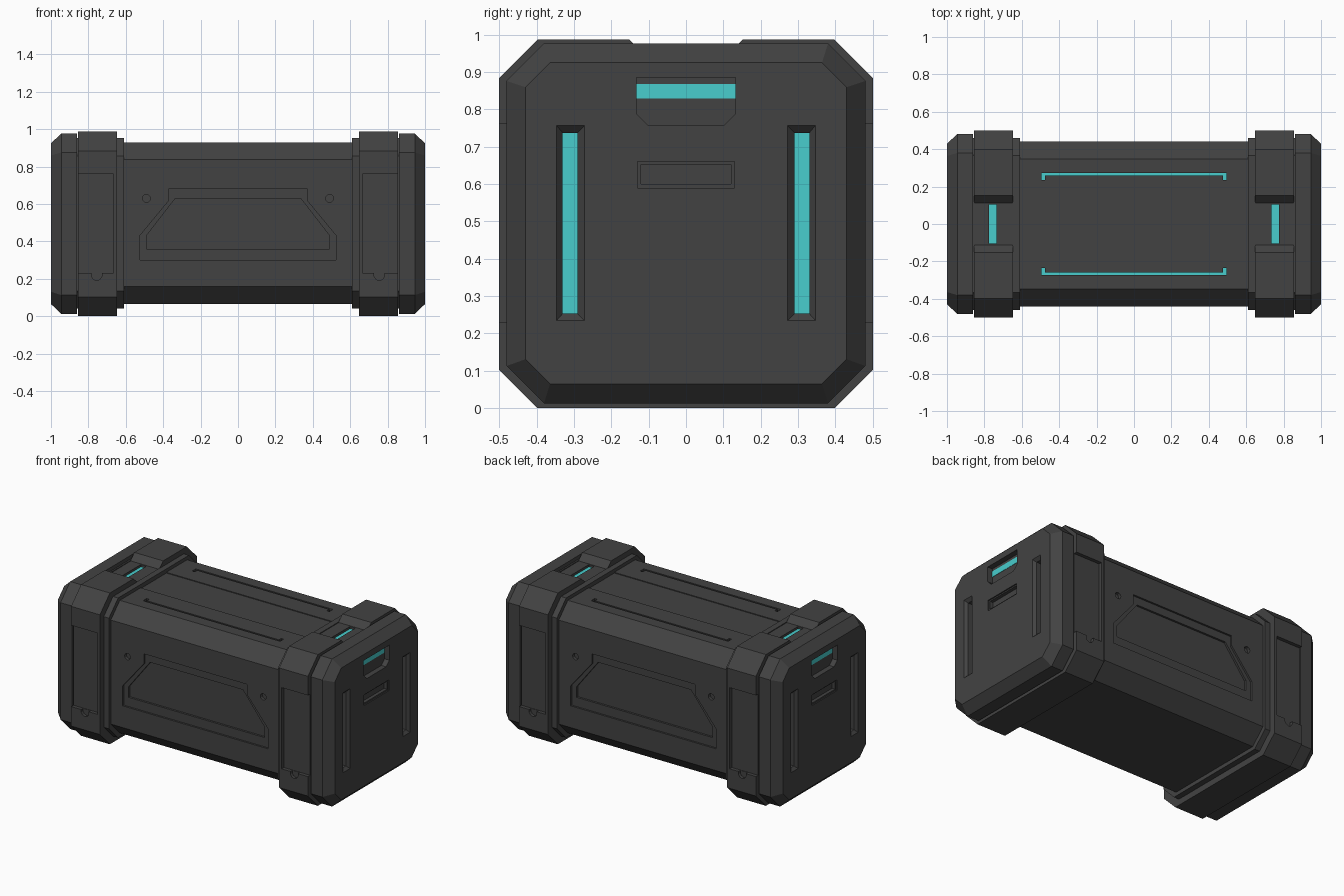
import bpy, bmesh, math

if "Cube" in bpy.data.objects:
    bpy.data.objects.remove(bpy.data.objects["Cube"])


def material(name, rgb):
    m = bpy.data.materials.new(name)
    m.diffuse_color = (*rgb, 1)
    m.use_nodes = True
    m.node_tree.nodes["Principled BSDF"].inputs["Base Color"].default_value = m.diffuse_color
    return m


GREY = material("dark grey", (0.055, 0.055, 0.055))
TEAL = material("teal glow", (0.065, 0.61, 0.61))


def loft(name, axis, loops, mirror="", mat=GREY):
    """Join 2D loops [(points, depth), ...] along an axis, mirrored across x and/or y."""
    bm = bmesh.new()
    for sx in ((1, -1) if "x" in mirror else (1,)):
        for sy in ((1, -1) if "y" in mirror else (1,)):
            rings = []
            for pts, d in loops:
                ring = []
                for u, v in pts:
                    x, y, z = {"x": (d, u, v), "y": (u, d, v), "z": (u, v, d)}[axis]
                    ring.append(bm.verts.new((x * sx, y * sy, z)))
                rings.append(ring)
            n = len(rings[0])
            bm.faces.new(rings[0])
            bm.faces.new(rings[-1])
            for a, b in zip(rings, rings[1:]):
                for i in range(n):
                    j = (i + 1) % n
                    bm.faces.new((a[i], a[j], b[j], b[i]))
    bmesh.ops.recalc_face_normals(bm, faces=bm.faces)
    me = bpy.data.meshes.new(name)
    bm.to_mesh(me)
    bm.free()
    me.materials.append(mat)
    ob = bpy.data.objects.new(name, me)
    bpy.context.collection.objects.link(ob)
    return ob


def cut(ob, axis, loops, mirror=""):
    """Carve a lofted shape out of an object and discard the cutter."""
    cutter = loft("cutter", axis, loops, mirror)
    cutter.hide_render = True
    mod = ob.modifiers.new("cut", "BOOLEAN")
    mod.operation, mod.solver, mod.object = "DIFFERENCE", "EXACT", cutter
    dg = bpy.context.evaluated_depsgraph_get()
    me = bpy.data.meshes.new_from_object(ob.evaluated_get(dg))
    ob.modifiers.clear()
    ob.data = me
    bpy.data.objects.remove(cutter)


def rect(u0, u1, v0, v1):
    return [(u0, v0), (u1, v0), (u1, v1), (u0, v1)]


def octagon(y, z0, z1, c):
    return [(-y + c, z0), (y - c, z0), (y, z0 + c), (y, z1 - c),
            (y - c, z1), (-y + c, z1), (-y, z1 - c), (-y, z0 + c)]


def circle(u, v, r, n=12):
    return [(u + r * math.cos(2 * math.pi * i / n), v + r * math.sin(2 * math.pi * i / n))
            for i in range(n)]


# Main body with chamfered long edges
p = octagon(0.44, 0.065, 0.93, 0.093)
body = loft("body", "x", [(p, -0.66), (p, 0.66)])

# Shallow channel along the lid centre
p = rect(-0.132, 0.132, 0.925, 0.96)
cut(body, "x", [(p, -0.7), (p, 0.7)])

# Stepped trapezoid panels on front and back
half = [(0.525, 0.30), (0.525, 0.43), (0.372, 0.615), (0.372, 0.68)]
p = half + [(-x, z) for x, z in reversed(half)]
cut(body, "y", [(p, 0.46), (p, 0.428)], "y")
half = [(0.49, 0.36), (0.49, 0.43), (0.335, 0.63)]
p = half + [(-x, z) for x, z in reversed(half)]
cut(body, "y", [(p, 0.46), (p, 0.415)], "y")

# Screw holes
p = circle(0.49, 0.63, 0.021)
cut(body, "y", [(p, 0.46), (p, 0.42)], "xy")

# Light grooves with hooked ends in the lid
half = [(0.477, 0.26), (0.477, 0.235), (0.495, 0.235), (0.495, 0.272)]
groove = half + [(-x, y) for x, y in reversed(half)]
cut(body, "z", [(groove, 0.90), (groove, 0.96)], "y")
loft("lid_lights", "z", [(groove, 0.898), (groove, 0.902)], "y", TEAL)

# Collars beside the bands, and the recessed core between band and cap
p = octagon(0.46, 0.04, 0.952, 0.095)
loft("collars", "x", [(p, 0.61), (p, 0.65)], "x")
loft("gap_cores", "x", [(p, 0.852), (p, 0.868)], "x")

# Thick bands
p = octagon(0.5, 0.0, 0.987, 0.103)
bands = loft("bands", "x", [(p, 0.647), (p, 0.855)], "x")

# Sloped saddle across the top of each band
p = [(-0.175, 1.01), (-0.112, 0.947), (0.112, 0.947), (0.175, 1.01)]
cut(bands, "x", [(p, 0.6), (p, 0.9)], "x")

# Band top lights
p = rect(0.735, 0.775, -0.105, 0.105)
cut(bands, "z", [(p, 0.93), (p, 0.97)], "x")
loft("band_lights", "z", [(p, 0.928), (p, 0.932)], "x", TEAL)

# Side latch recesses and their finger notches
p = rect(0.665, 0.9, 0.23, 0.76)
cut(bands, "y", [(p, 0.477), (p, 0.53)], "xy")
p = [(0.782, 0.25), (0.728, 0.25), (0.728, 0.212), (0.738, 0.197),
     (0.755, 0.19), (0.772, 0.197), (0.782, 0.212)]
cut(bands, "y", [(p, 0.48), (p, 0.53)], "xy")

# Tapered end caps
big = octagon(0.48, 0.013, 0.976, 0.1)
small = octagon(0.43, 0.065, 0.925, 0.066)
caps = loft("end_caps", "x", [(big, 0.862), (big, 0.945), (small, 1.0)], "x")

# Vertical light slots in the end caps
outer = rect(0.272, 0.346, 0.235, 0.756)
inner = rect(0.29, 0.33, 0.253, 0.737)
cut(caps, "x", [(outer, 1.03), (outer, 1.0), (inner, 0.982), (inner, 0.95)], "xy")
loft("end_slot_lights", "x", [(inner, 0.948), (inner, 0.952)], "xy", TEAL)

# Handle pocket with light bar
p = [(-0.132, 0.885), (-0.132, 0.787), (-0.1, 0.756),
     (0.1, 0.756), (0.132, 0.787), (0.132, 0.885)]
cut(caps, "x", [(p, 1.03), (p, 0.965)], "x")
p = rect(-0.132, 0.132, 0.829, 0.867)
loft("handle_lights", "x", [(p, 0.963), (p, 0.967)], "x", TEAL)

# Small framed slot below the handle
p = rect(-0.13, 0.13, 0.59, 0.66)
q = rect(-0.12, 0.12, 0.60, 0.652)
cut(caps, "x", [(p, 1.03), (p, 0.992)], "x")
cut(caps, "x", [(q, 1.03), (q, 0.97)], "x")
